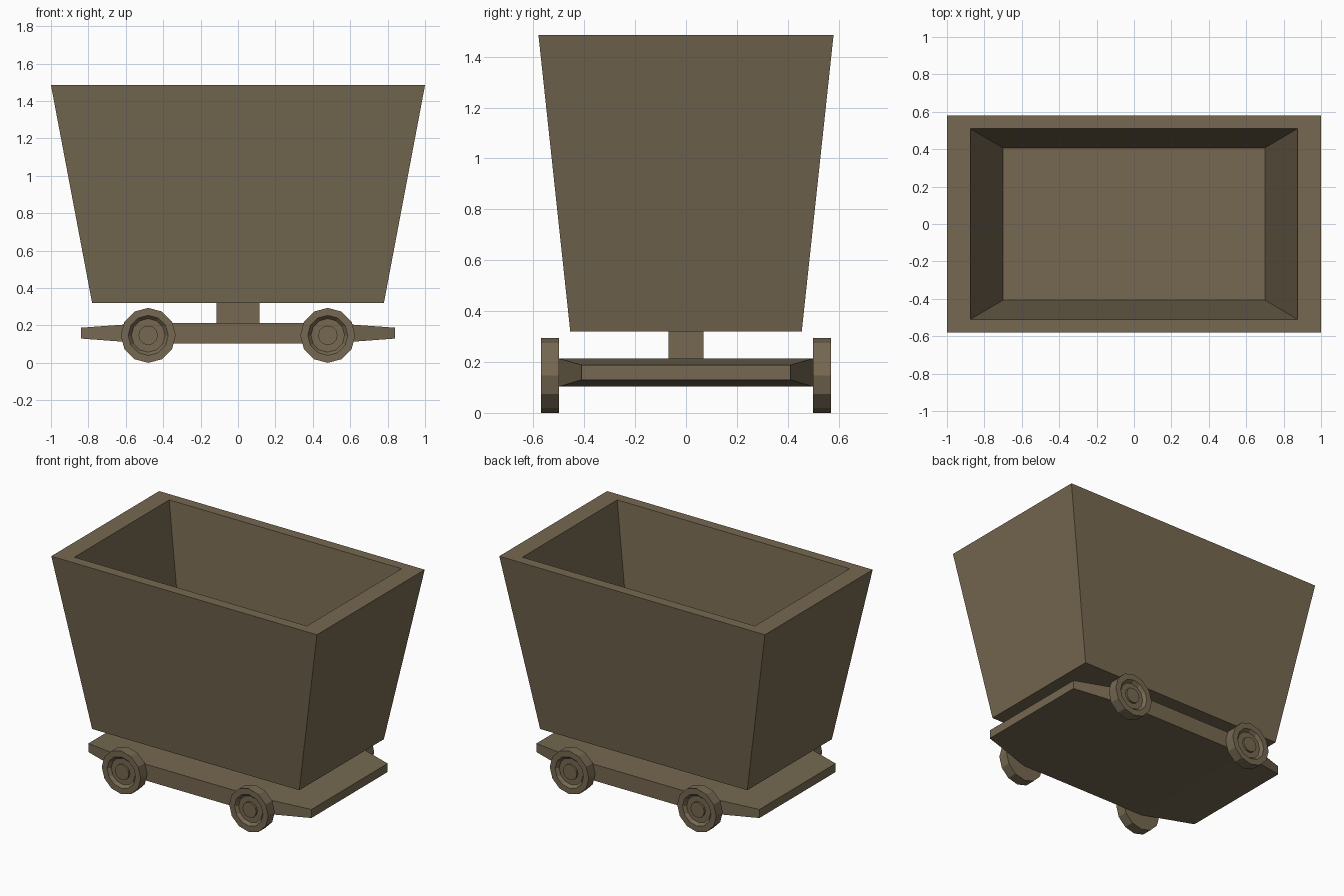
import bpy, bmesh, math

if "Cube" in bpy.data.objects:
    bpy.data.objects.remove(bpy.data.objects["Cube"])

mat = bpy.data.materials.new("drab brown")
mat.diffuse_color = (0.18, 0.14, 0.083, 1)
mat.use_nodes = True
mat.node_tree.nodes["Principled BSDF"].inputs["Base Color"].default_value = mat.diffuse_color


def finish(name, bm):
    bmesh.ops.recalc_face_normals(bm, faces=bm.faces)
    me = bpy.data.meshes.new(name)
    bm.to_mesh(me)
    bm.free()
    me.materials.append(mat)
    ob = bpy.data.objects.new(name, me)
    bpy.context.collection.objects.link(ob)
    return ob


def skin(name, rings):
    """Join rings of points and cap both ends."""
    bm = bmesh.new()
    loops = [[bm.verts.new(p) for p in r] for r in rings]
    for a, b in zip(loops, loops[1:]):
        n = len(a)
        for i in range(n):
            j = (i + 1) % n
            bm.faces.new((a[i], a[j], b[j], b[i]))
    bm.faces.new(loops[0])
    bm.faces.new(loops[-1])
    return finish(name, bm)


def rect_z(hx, hy, z):
    return [(-hx, -hy, z), (hx, -hy, z), (hx, hy, z), (-hx, hy, z)]


def rect_x(x, hy, z0, z1):
    return [(x, -hy, z0), (x, hy, z0), (x, hy, z1), (x, -hy, z1)]


# Tapered tub: outside, rim, inside walls and floor
skin("tub", [rect_z(0.78, 0.455, 0.32), rect_z(1.0, 0.58, 1.485),
             rect_z(0.875, 0.51, 1.485), rect_z(0.70, 0.407, 0.45)])

# Pedestal between chassis and tub
skin("pedestal", [rect_z(0.115, 0.068, 0.21), rect_z(0.115, 0.068, 0.32)])

# Chassis plate with tapered ends
skin("chassis", [rect_x(-0.84, 0.41, 0.13, 0.188), rect_x(-0.48, 0.5, 0.103, 0.214),
                 rect_x(0.48, 0.5, 0.103, 0.214), rect_x(0.84, 0.41, 0.13, 0.188)])

# Twelve-sided wheels: rim, recessed face and hub (radius, distance from centre)
R = 0.147
profile = [(R, 0.5), (R, 0.57), (0.107, 0.57), (0.09, 0.55), (0.052, 0.55), (0.052, 0.563)]
for side, s in (("front", -1), ("back", 1)):
    for end, x in (("left", -0.48), ("right", 0.48)):
        rings = [[(x + r * math.sin(k * math.pi / 6), s * y, R + r * math.cos(k * math.pi / 6))
                  for k in range(12)] for r, y in profile]
        skin(f"{side}_{end}_wheel", rings)
